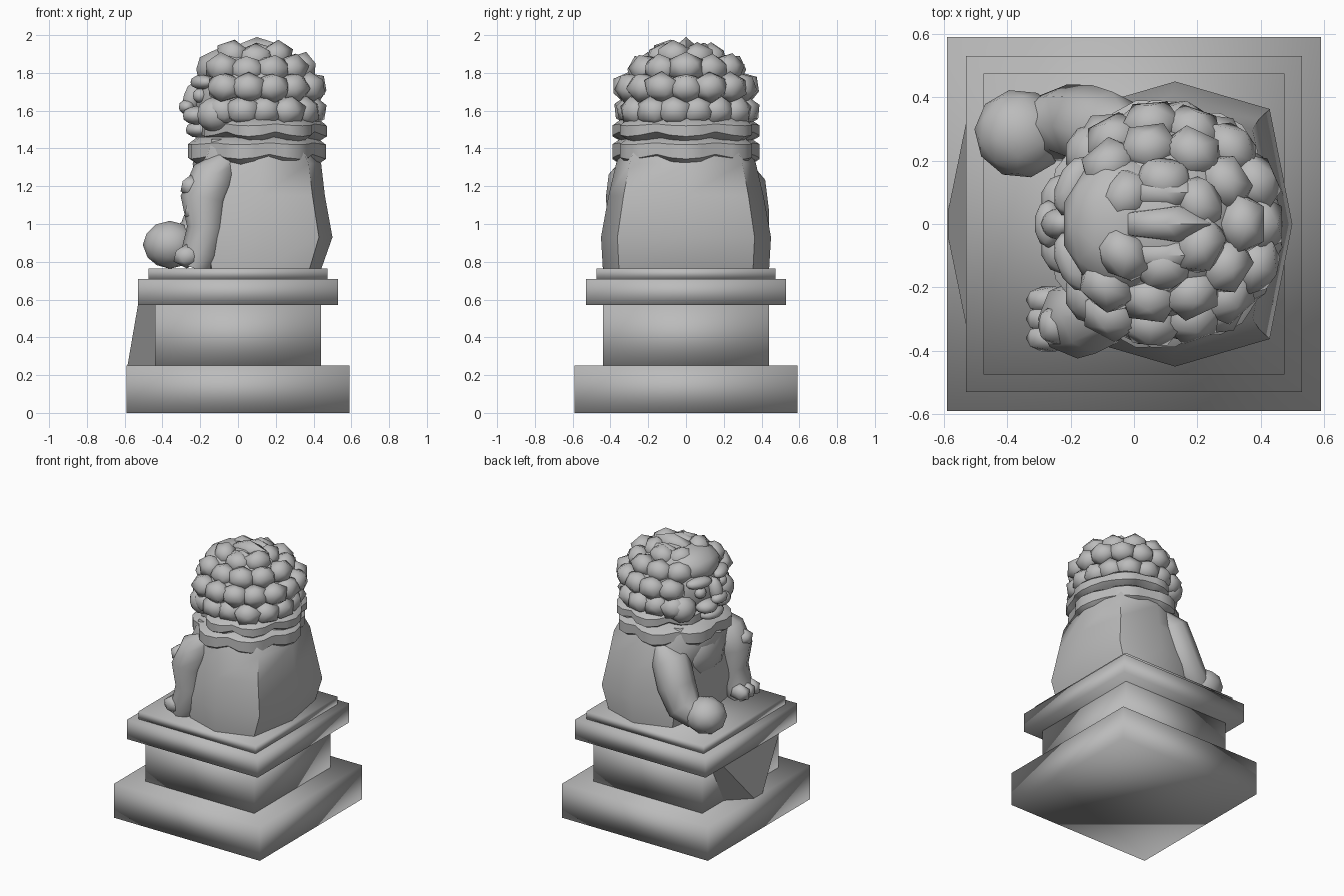
import bpy, bmesh, math, random
from mathutils import Vector, Matrix

random.seed(4)
cube = bpy.data.objects.get("Cube")
if cube:
    bpy.data.objects.remove(cube, do_unlink=True)

stone = bpy.data.materials.new("grey stone")
stone.use_nodes = True
GREY = (0.5, 0.5, 0.5, 1)
stone.diffuse_color = GREY
stone.node_tree.nodes["Principled BSDF"].inputs["Base Color"].default_value = GREY


def finish(name, bm, sharp=None):
    """Turn a bmesh into a smooth-shaded stone object."""
    bmesh.ops.recalc_face_normals(bm, faces=bm.faces)
    mesh = bpy.data.meshes.new(name)
    bm.to_mesh(mesh)
    bm.free()
    mesh.materials.append(stone)
    mesh.shade_smooth()
    if sharp:
        mesh.set_sharp_from_angle(angle=math.radians(sharp))
    obj = bpy.data.objects.new(name, mesh)
    bpy.context.collection.objects.link(obj)
    return obj


def loft(bm, rings):
    """Skin a stack of equal-length point rings and cap both ends."""
    rows = [[bm.verts.new(p) for p in ring] for ring in rings]
    n = len(rows[0])
    for a, b in zip(rows, rows[1:]):
        for i in range(n):
            j = (i + 1) % n
            bm.faces.new((a[i], a[j], b[j], b[i]))
    bm.faces.new(rows[0][::-1])
    bm.faces.new(rows[-1])


def oval(z, cx, rx, ry, n=8, power=1.0):
    """Horizontal ring; power under 1 squares it off."""
    pts = []
    for i in range(n):
        a = math.tau * i / n
        c, s = math.cos(a), math.sin(a)
        pts.append((cx + rx * math.copysign(abs(c) ** power, c),
                    ry * math.copysign(abs(s) ** power, s), z))
    return pts


def blob(bm, centre, size, turn=0.0, tilt=0.0, detail=2):
    """Rounded lump with its own radii, tilted then turned."""
    mat = (Matrix.Translation(centre) @ Matrix.Rotation(turn, 4, 'Z')
           @ Matrix.Rotation(tilt, 4, 'Y') @ Matrix.Diagonal((*size, 1)))
    bmesh.ops.create_icosphere(bm, subdivisions=detail, radius=1, matrix=mat)


def limb(bm, path, n=8):
    """Tube through (x, y, z, radius) points."""
    pts = [Vector(p[:3]) for p in path]
    rings = []
    for i, p in enumerate(pts):
        d = (pts[min(i + 1, len(pts) - 1)] - pts[max(i - 1, 0)]).normalized()
        side = Vector((0, 1, 0))
        side = (side - d * side.dot(d)).normalized()
        up = d.cross(side)
        rings.append([p + path[i][3] * (side * math.cos(math.tau * k / n)
                                        + up * math.sin(math.tau * k / n)) for k in range(n)])
    loft(bm, rings)


# Stepped plinth
bm = bmesh.new()
for half, low, high in ((0.59, 0, 0.25), (0.44, 0.25, 0.57), (0.53, 0.57, 0.71), (0.475, 0.71, 0.765)):
    loft(bm, [[(sx * half, sy * half, z) for sx, sy in ((-1, -1), (1, -1), (1, 1), (-1, 1))]
              for z in (low, high)])
finish("plinth", bm)

# Tapered drape on the plinth
bm = bmesh.new()
loft(bm, [[(-0.43, -w, z), (x, -f, z), (x, f, z), (-0.43, w, z)]
          for z, x, f, w in ((0.25, -0.585, 0.05, 0.2), (0.57, -0.53, 0.32, 0.36))])
finish("plinth_drape", bm, 50)

# Seated body with a faceted rump
bm = bmesh.new()
loft(bm, [oval(z, cx, rx, ry, 8, 0.62) for z, cx, rx, ry in (
    (0.76, 0.12, 0.32, 0.44), (0.93, 0.13, 0.37, 0.45), (1.15, 0.12, 0.34, 0.41),
    (1.32, 0.1, 0.34, 0.37), (1.45, 0.09, 0.28, 0.32))])
blob(bm, (-0.1, 0, 1.2), (0.15, 0.24, 0.2))
finish("body", bm, 60)

# Stretched left foreleg with a heavy paw
bm = bmesh.new()
limb(bm, [(0.02, 0.27, 1.32, 0.06), (-0.08, 0.29, 1.22, 0.13), (-0.14, 0.31, 1.06, 0.13),
          (-0.21, 0.32, 0.93, 0.12), (-0.3, 0.3, 0.88, 0.1)])
blob(bm, (-0.36, 0.285, 0.89), (0.145, 0.14, 0.127), -0.4)
finish("left_foreleg", bm, 60)

# Upright right foreleg with toes
bm = bmesh.new()
limb(bm, [(-0.05, -0.27, 1.34, 0.06), (-0.13, -0.29, 1.25, 0.12), (-0.18, -0.3, 1.13, 0.125),
          (-0.17, -0.31, 0.98, 0.1), (-0.2, -0.31, 0.85, 0.1), (-0.23, -0.31, 0.765, 0.08)])
for y in (-0.36, -0.3, -0.24):
    blob(bm, (-0.27, y, 0.83), (0.08, 0.05, 0.065), detail=1)
for x, z in ((-0.25, 1.2), (-0.23, 1.07)):
    blob(bm, (x, -0.32, z), (0.06, 0.07, 0.06), detail=1)
finish("right_foreleg", bm, 60)


# Two scalloped mane collars
def collar(name, cx, rx, ry, top, drop):
    bm = bmesh.new()
    n = 28
    rings = []
    for f, z, dip in ((0.86, top, 0), (1, top - 0.03, 0.01), (1, top - drop * 0.65, 0.025), (0.8, top - drop, 0.03)):
        ring = oval(z, cx, rx * f, ry * f, n)
        for i, (x, y, h) in enumerate(ring):
            k = (1, 0.97, 0.9, 0.97)[i % 4]
            ring[i] = (cx + (x - cx) * k, y * k, h - dip * (k - 0.9) * 10)
        rings.append(ring)
    loft(bm, rings)
    finish(name, bm, 45)


collar("lower_mane_collar", 0.09, 0.375, 0.4, 1.46, 0.14)
collar("upper_mane_collar", 0.13, 0.34, 0.4, 1.56, 0.11)

# Skull
HEAD = Vector((0.08, 0, 1.66))
bm = bmesh.new()
blob(bm, HEAD, (0.32, 0.33, 0.29))
finish("head", bm, 60)

# Mane curls in rows around the back, sides and crown
bm = bmesh.new()
for elevation, count, gap in ((-14, 12, 58), (14, 11, 62), (40, 9, 50), (64, 6, 40)):
    e = math.radians(elevation)
    start, stop = math.radians(-180 + gap), math.radians(180 - gap)
    for i in range(count):
        a = start + (stop - start) * i / (count - 1)
        d = Vector((math.cos(a) * math.cos(e), math.sin(a) * math.cos(e), math.sin(e)))
        r = random.uniform(0.95, 1.05)
        centre = HEAD + Vector((d.x * 0.325, d.y * 0.32, d.z * 0.25)) * r
        blob(bm, centre, (0.085, 0.105, 0.085), a, -e + random.uniform(-0.3, 0.3), 1)
for y in (-0.1, 0, 0.1):
    blob(bm, (0.1, y, 1.905 - abs(y) * 0.3), (0.16, 0.065, 0.085), detail=1)
finish("mane_curls", bm, 50)

# Face: forehead, brows, eyes, cheeks, nose, muzzle and chin
bm = bmesh.new()
blob(bm, (-0.04, 0, 1.82), (0.19, 0.22, 0.12))
blob(bm, (-0.24, 0, 1.67), (0.05, 0.05, 0.09), tilt=0.3)
blob(bm, (-0.27, 0, 1.62), (0.045, 0.075, 0.04))
blob(bm, (-0.2, 0, 1.5), (0.08, 0.11, 0.045))
for s in (-1, 1):
    blob(bm, (-0.19, s * 0.12, 1.75), (0.055, 0.1, 0.04), -s * 0.4)
    blob(bm, (-0.2, s * 0.12, 1.68), (0.04, 0.045, 0.04))
    blob(bm, (-0.22, s * 0.075, 1.575), (0.075, 0.085, 0.05))
    blob(bm, (-0.12, s * 0.22, 1.58), (0.1, 0.1, 0.095))
finish("face", bm, 60)
